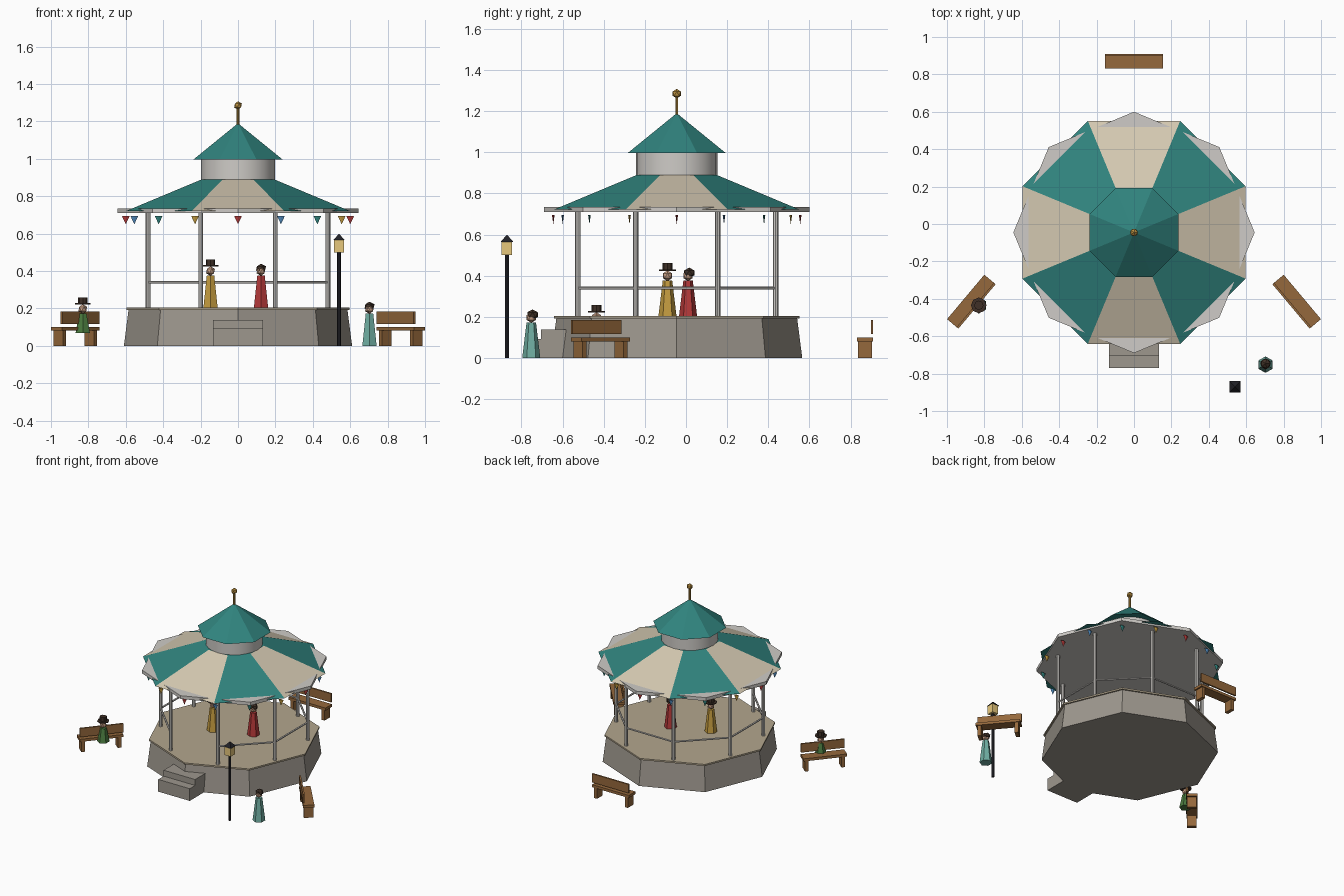
import bpy, bmesh, math
from mathutils import Matrix, Vector

if "Cube" in bpy.data.objects:
    bpy.data.objects.remove(bpy.data.objects["Cube"])

CY = -0.045            # bandstand centre in y
HALF = math.pi / 8


def mat(name, r, g, b):
    m = bpy.data.materials.new(name)
    m.diffuse_color = (r, g, b, 1)
    m.use_nodes = True
    m.node_tree.nodes["Principled BSDF"].inputs["Base Color"].default_value = m.diffuse_color
    return m


TEAL = mat("teal_paint", 0.03, 0.23, 0.21)
CREAM = mat("cream_paint", 0.66, 0.58, 0.44)
STONE = mat("stone", 0.34, 0.31, 0.27)
DECK = mat("deck_boards", 0.45, 0.38, 0.27)
WHITE = mat("pale_paint", 0.62, 0.60, 0.57)
GOLD = mat("gold", 0.50, 0.28, 0.05)
WOOD = mat("wood", 0.30, 0.14, 0.045)
BLACK = mat("black_iron", 0.015, 0.015, 0.02)
GLOW = mat("lantern_glass", 0.80, 0.58, 0.20)
SKIN = mat("skin", 0.60, 0.36, 0.24)
HAIR = mat("dark_hair", 0.05, 0.03, 0.02)
RED = mat("red_cloth", 0.45, 0.04, 0.04)
BLUE = mat("blue_cloth", 0.08, 0.25, 0.50)
OCHRE = mat("ochre_cloth", 0.55, 0.33, 0.05)
GREEN = mat("green_cloth", 0.07, 0.20, 0.05)
AQUA = mat("aqua_cloth", 0.16, 0.42, 0.36)


def finish(name, bm, mats, matrix=Matrix()):
    bmesh.ops.recalc_face_normals(bm, faces=bm.faces)
    me = bpy.data.meshes.new(name)
    bm.to_mesh(me)
    bm.free()
    for m in mats:
        me.materials.append(m)
    ob = bpy.data.objects.new(name, me)
    ob.matrix_world = matrix
    bpy.context.collection.objects.link(ob)
    return ob


def turned(name, rings, n, mats, loc=(0, 0, 0), rot=0.0, sy=1.0):
    """Faceted solid through (radius, z) rings; radius 0 makes a point. Sides cycle the materials."""
    bm = bmesh.new()
    loops = []
    for r, z in rings:
        if r == 0:
            loops.append([bm.verts.new((0, 0, z))] * n)
        else:
            loops.append([bm.verts.new((r * math.cos(rot + i * math.tau / n),
                                        sy * r * math.sin(rot + i * math.tau / n), z)) for i in range(n)])
    for a, b in zip(loops, loops[1:]):
        for i in range(n):
            j = (i + 1) % n
            f = bm.faces.new(list(dict.fromkeys((a[i], a[j], b[j], b[i]))))
            f.material_index = i % len(mats)
    for end in (loops[0], loops[-1]):
        if end[0] is not end[1]:
            bm.faces.new(end)
    return finish(name, bm, mats, Matrix.Translation(loc))


def box(name, size, loc, m, frame=Matrix()):
    bm = bmesh.new()
    bmesh.ops.create_cube(bm, size=1, matrix=Matrix.Diagonal((*size, 1)))
    return finish(name, bm, [m], frame @ Matrix.Translation(loc))


def ball(name, r, loc, m, scale=(1, 1, 1)):
    bm = bmesh.new()
    bmesh.ops.create_icosphere(bm, subdivisions=1, radius=r, matrix=Matrix.Diagonal((*scale, 1)))
    return finish(name, bm, [m], Matrix.Translation(loc))


def bar(name, a, b, r, m):
    a, b = Vector(a), Vector(b)
    bm = bmesh.new()
    bmesh.ops.create_cone(bm, cap_ends=True, segments=6, radius1=r, radius2=r, depth=(b - a).length)
    q = (b - a).to_track_quat('Z', 'Y').to_matrix().to_4x4()
    return finish(name, bm, [m], Matrix.Translation((a + b) / 2) @ q)


def polar(r, a, z):
    return (r * math.cos(a), CY + r * math.sin(a), z)


C = (0, CY, 0)

# Platform, deck and front steps
turned("platform", [(0.61, 0), (0.585, 0.195)], 8, [STONE], C)
turned("deck", [(0.597, 0.193), (0.597, 0.205)], 8, [DECK], C)
box("lower_step", (0.265, 0.2, 0.093), (0, -0.67, 0.0465), STONE)
box("upper_step", (0.265, 0.15, 0.138), (0, -0.63, 0.069), STONE)

# Posts, and railings with the front bay left open
for i in range(8):
    a = HALF + i * math.pi / 4
    turned("post", [(0.013, 0.2), (0.013, 0.72)], 8, [WHITE], polar(0.52, a, 0))
    if i != 5:
        bar("railing", polar(0.52, a, 0.34), polar(0.52, a + math.pi / 4, 0.34), 0.007, WHITE)

# Eaves plate and striped roof
turned("eaves", [(0.645, 0.71), (0.645, 0.735)], 8, [WHITE], C)
turned("roof", [(0.645, 0.722), (0.21, 0.89)], 8, [TEAL, CREAM], C, HALF)

# Cupola with finial
drum = turned("cupola_drum", [(0.197, 0.84), (0.197, 1.0)], 24, [WHITE], C)
bpy.context.view_layer.objects.active = drum
drum.select_set(True)
bpy.ops.object.shade_smooth_by_angle()
turned("cupola_roof", [(0.257, 0.997), (0, 1.19)], 8, [TEAL], C, HALF)
turned("finial_pole", [(0.008, 1.17), (0.008, 1.28)], 6, [GOLD], C)
ball("finial_ball", 0.023, (0, CY, 1.285), GOLD)

# Bunting
for i in range(16):
    turned("bunting_flag", [(0.021, 0.695), (0, 0.65)], 4, [(RED, BLUE, TEAL, OCHRE)[i % 4]],
           polar(0.6, i * HALF, 0), 0, 0.3)

# Street lamp
L = (0.54, -0.87, 0)
Q = math.pi / 4
turned("lamp_post", [(0.011, 0), (0.011, 0.505)], 6, [BLACK], L)
turned("lamp_glass", [(0.036, 0.5), (0.036, 0.568)], 4, [GLOW], L, Q)
turned("lamp_cap", [(0.043, 0.565), (0, 0.6)], 4, [BLACK], L, Q)

# Benches
for x, y, deg in ((0, 0.87, 0), (0.87, -0.415, 130), (-0.87, -0.415, -130)):
    F = Matrix.Translation((x, y, 0)) @ Matrix.Rotation(math.radians(deg), 4, 'Z')
    box("bench_seat", (0.31, 0.078, 0.02), (0, 0, 0.091), WOOD, F)
    box("bench_back", (0.31, 0.012, 0.066), (0, 0.034, 0.151), WOOD, F)
    for s in (-1, 1):
        box("bench_leg", (0.026, 0.066, 0.084), (s * 0.13, 0, 0.042), WOOD, F)


# Figures: robe, head, and a hat or hair
def figure(x, y, z, cloth, hat, low=0.0):
    turned("robe", [(0.044, z + low), (0.023, z + 0.173)], 6, [cloth], (x, y, 0), math.pi / 6)
    ball("head", 0.026, (x, y, z + 0.197), SKIN)
    if hat:
        turned("hat_brim", [(0.042, z + 0.221), (0.042, z + 0.228)], 8, [HAIR], (x, y, 0))
        turned("hat_crown", [(0.025, z + 0.226), (0.025, z + 0.259)], 8, [HAIR], (x, y, 0))
    else:
        ball("hair", 0.030, (x, y + 0.006, z + 0.211), HAIR, (1, 1, 0.85))


figure(-0.147, -0.09, 0.203, OCHRE, True)
figure(0.123, 0.01, 0.203, RED, False)
figure(0.703, -0.752, 0.0, AQUA, False)
figure(-0.83, -0.435, 0.0, GREEN, True, 0.07)
